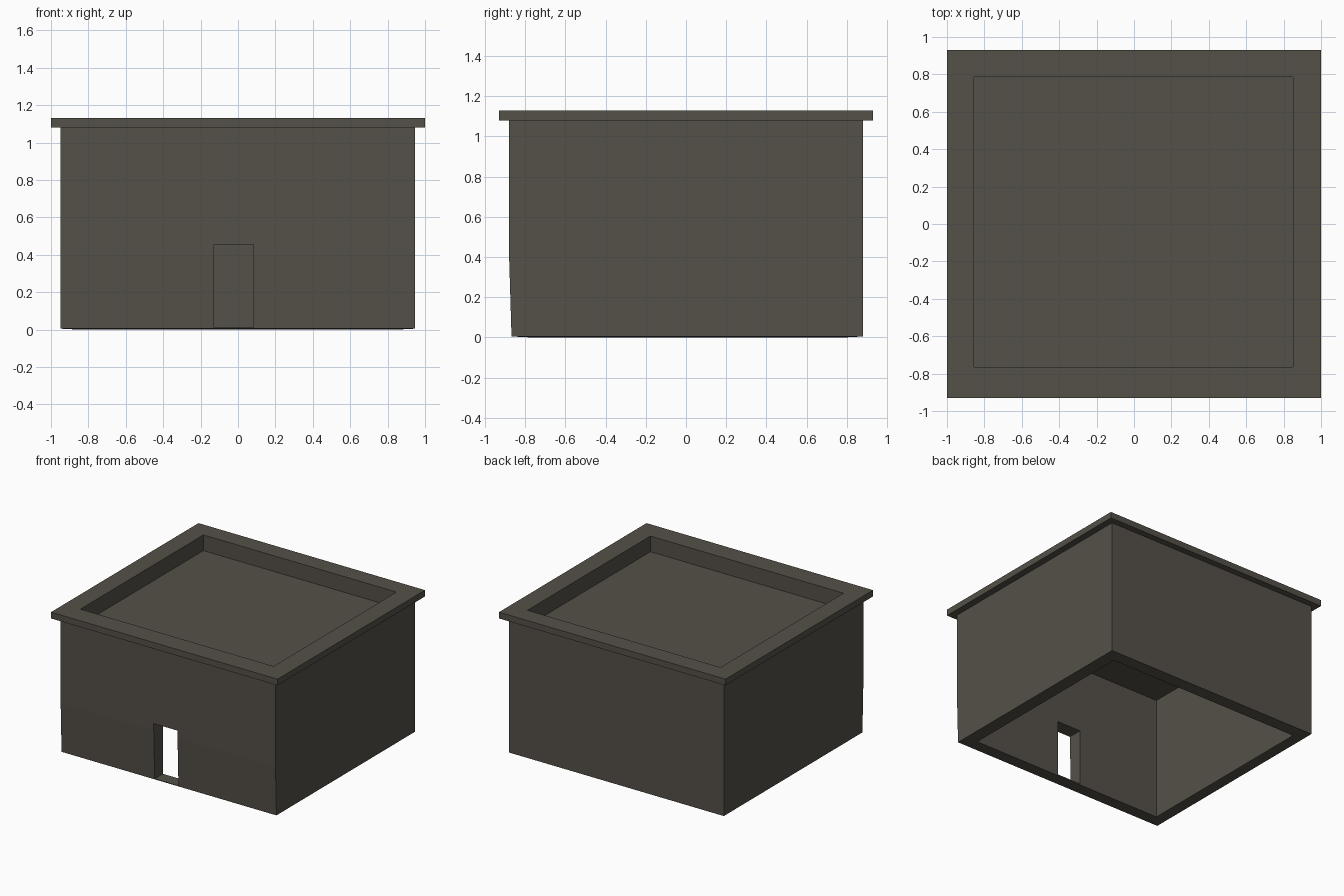
import bpy, bmesh

if "Cube" in bpy.data.objects:
    bpy.data.objects.remove(bpy.data.objects["Cube"])

mat = bpy.data.materials.new("dark mud brown")
mat.diffuse_color = (0.090, 0.080, 0.065, 1)
mat.use_nodes = True
mat.node_tree.nodes["Principled BSDF"].inputs["Base Color"].default_value = mat.diffuse_color

def finish(name, bm):
    bmesh.ops.recalc_face_normals(bm, faces=bm.faces)
    me = bpy.data.meshes.new(name)
    bm.to_mesh(me)
    bm.free()
    me.materials.append(mat)
    ob = bpy.data.objects.new(name, me)
    bpy.context.collection.objects.link(ob)
    return ob

def box(name, x0, x1, y0, y1, z0, z1):
    bm = bmesh.new()
    bmesh.ops.create_cube(bm, size=1)
    for v in bm.verts:
        v.co = (x1 if v.co.x > 0 else x0, y1 if v.co.y > 0 else y0, z1 if v.co.z > 0 else z0)
    return finish(name, bm)

# Room outline (x0, x1, y0, y1) shared by walls, roof and parapet
INNER = (-0.855, 0.85, -0.765, 0.785)

def corners(r):
    x0, x1, y0, y1 = r
    return [(x0, y0), (x1, y0), (x1, y1), (x0, y1)]

# Walls and overhanging parapet: one stepped section swept round the room
section = [((-0.95, 0.947, -0.868, 0.88), 0.005), ((-0.95, 0.947, -0.88, 0.88), 0.40),
           ((-0.95, 0.947, -0.88, 0.88), 1.08), ((-1.0, 1.0, -0.93, 0.93), 1.08),
           ((-1.0, 1.0, -0.93, 0.93), 1.13), (INNER, 1.13), (INNER, 0.0)]
bm = bmesh.new()
rings = [[bm.verts.new((x, y, z)) for x, y in corners(r)] for r, z in section]
for a, b in zip(rings, rings[1:] + rings[:1]):
    for i in range(4):
        j = (i + 1) % 4
        bm.faces.new((a[i], a[j], b[j], b[i]))
walls = finish("walls_and_parapet", bm)

# Doorway cut through the front wall, leaving a thin sill
cutter = box("door_cutter", -0.128, 0.082, -1.05, -0.6, 0.01, 0.455)
cutter.hide_render = True
cutter.hide_viewport = True
cut = walls.modifiers.new("doorway", 'BOOLEAN')
cut.operation = 'DIFFERENCE'
cut.solver = 'EXACT'
cut.object = cutter

# Sunken flat roof between the parapets
box("flat_roof", *INNER, 0.98, 1.005)
